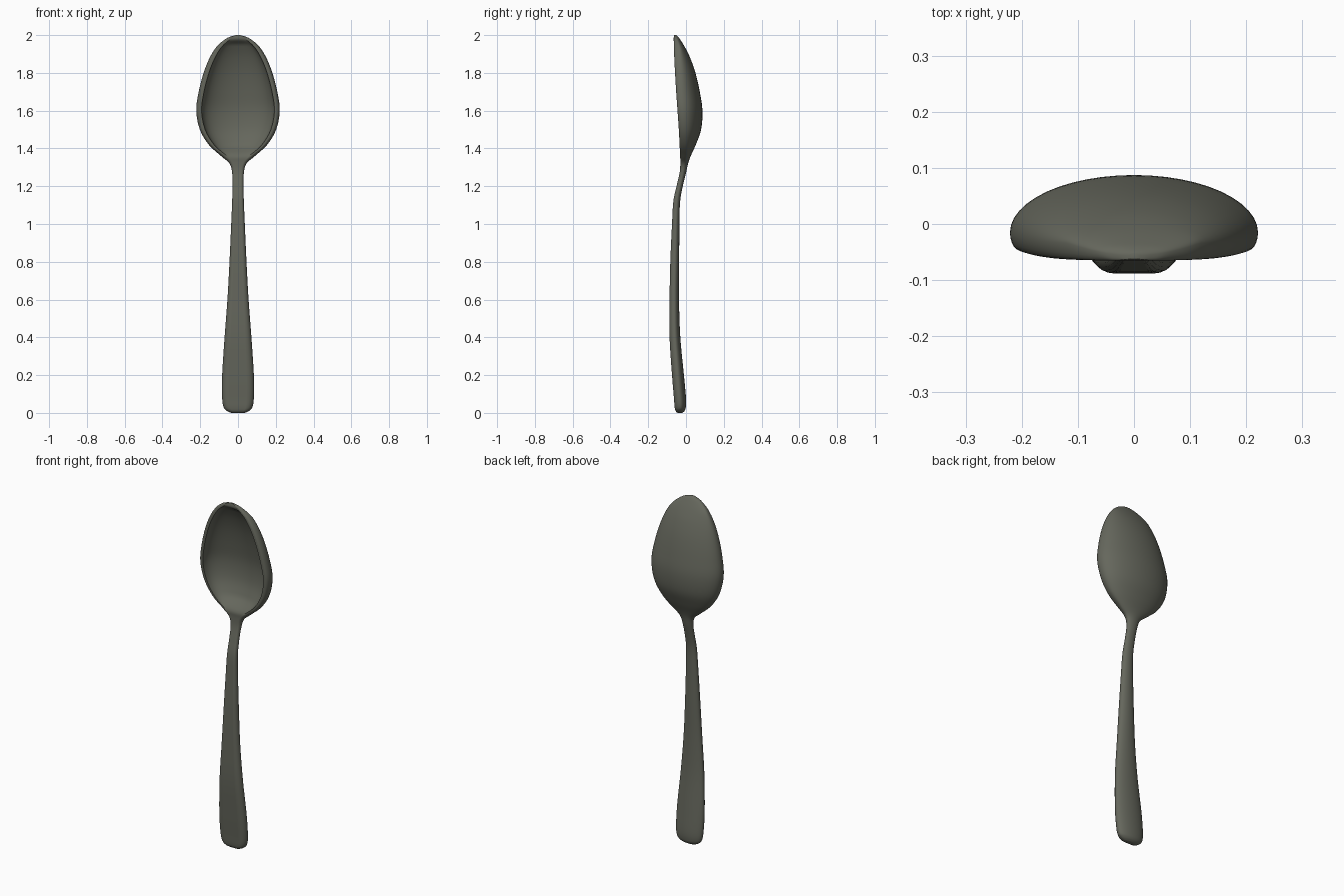
import bpy, bmesh, math

cube = bpy.data.objects.get("Cube")
if cube:
    bpy.data.objects.remove(cube, do_unlink=True)

# Stations from handle end to bowl tip: height, half width, front y, back y
STATIONS = [
    (0, .035, -.045, -.02), (.01, .058, -.055, -.008), (.03, .076, -.06, -.001),
    (.08, .084, -.064, 0), (.2, .084, -.074, -.011), (.4, .071, -.087, -.03),
    (.6, .056, -.087, -.037), (.8, .045, -.083, -.036), (1, .036, -.074, -.035),
    (1.12, .031, -.067, -.031), (1.2, .029, -.05, -.017), (1.27, .031, -.034, 0),
    (1.32, .045, -.03, .011), (1.36, .09, -.031, .025), (1.42, .155, -.034, .052),
    (1.5, .202, -.038, .08), (1.6, .221, -.045, .087), (1.7, .208, -.052, .073),
    (1.8, .182, -.058, .05), (1.88, .15, -.062, .022), (1.94, .112, -.064, -.008),
    (1.98, .065, -.065, -.033), (1.995, .03, -.064, -.045), (2, .008, -.062, -.052),
]
STEPS = 5


def smoothstep(a, b, v):
    t = max(0, min(1, (v - a) / (b - a)))
    return t * t * (3 - 2 * t)


def spline(rows):
    """Sample a smooth curve through all rows."""
    last = len(rows) - 1
    for i in range(last):
        quad = [rows[max(0, min(last, i + k))] for k in (-1, 0, 1, 2)]
        for s in range(STEPS):
            t = s / STEPS
            yield [b + t / 2 * (c - a + t * (2*a - 5*b + 4*c - d + t * (3*(b - c) + d - a)))
                   for a, b, c, d in zip(*quad)]
    yield rows[-1]


def section(z, w, front, back):
    """Closed outline: rounded back, rolled lip and a front that dips in the bowl."""
    bowl = smoothstep(1.28, 1.4, z)
    mid = front + min(.03, (back - front) / 2)
    hollow = smoothstep(1.345, 1.42, z) * (1 - smoothstep(1.95, 1.985, z))
    dip = max(0, back - front - .02) * hollow
    lip = w * .45 * (1 - bowl) + min(.028, w * .45) * bowl
    inner = w - lip
    crest = w - lip * (1 - .4 * bowl)
    points = []
    for k in range(25):                      # back
        a = math.pi * k / 24
        points.append((w * math.cos(a), mid + (back - mid) * math.sin(a), z))
    edge = []
    for k in range(1, 6):                    # outer side of the lip
        a = math.pi / 2 * k / 5
        edge.append((crest + (w - crest) * math.cos(a), mid - (mid - front) * math.sin(a), z))
    points += [(-x, y, h) for x, y, h in edge]
    for k in range(21):                      # hollow or flat front
        a = math.pi * k / 20
        points.append((-inner * math.cos(a) * .999, front + dip * math.sin(a) ** .9 if 0 < k < 20 else front, z))
    points += reversed(edge)
    return points


# Spoon: one continuous loft through handle, neck and bowl
bm = bmesh.new()
rings = [[bm.verts.new(p) for p in section(*row)] for row in spline(STATIONS)]
for low, high in zip(rings, rings[1:]):
    for k in range(len(low)):
        n = (k + 1) % len(low)
        bm.faces.new((low[k], low[n], high[n], high[k]))
bm.faces.new(rings[0][::-1])
bm.faces.new(rings[-1])
bmesh.ops.recalc_face_normals(bm, faces=bm.faces)
mesh = bpy.data.meshes.new("spoon")
bm.to_mesh(mesh)
bm.free()
spoon = bpy.data.objects.new("spoon", mesh)
bpy.context.collection.objects.link(spoon)

# Dull grey metal
color = (.13, .135, .108, 1)
metal = bpy.data.materials.new("dull_grey_metal")
metal.diffuse_color = color
metal.use_nodes = True
shader = next(n for n in metal.node_tree.nodes if n.type == "BSDF_PRINCIPLED")
shader.inputs["Base Color"].default_value = color
mesh.materials.append(metal)

bpy.context.view_layer.objects.active = spoon
spoon.select_set(True)
bpy.ops.object.shade_smooth_by_angle(angle=math.radians(50))
